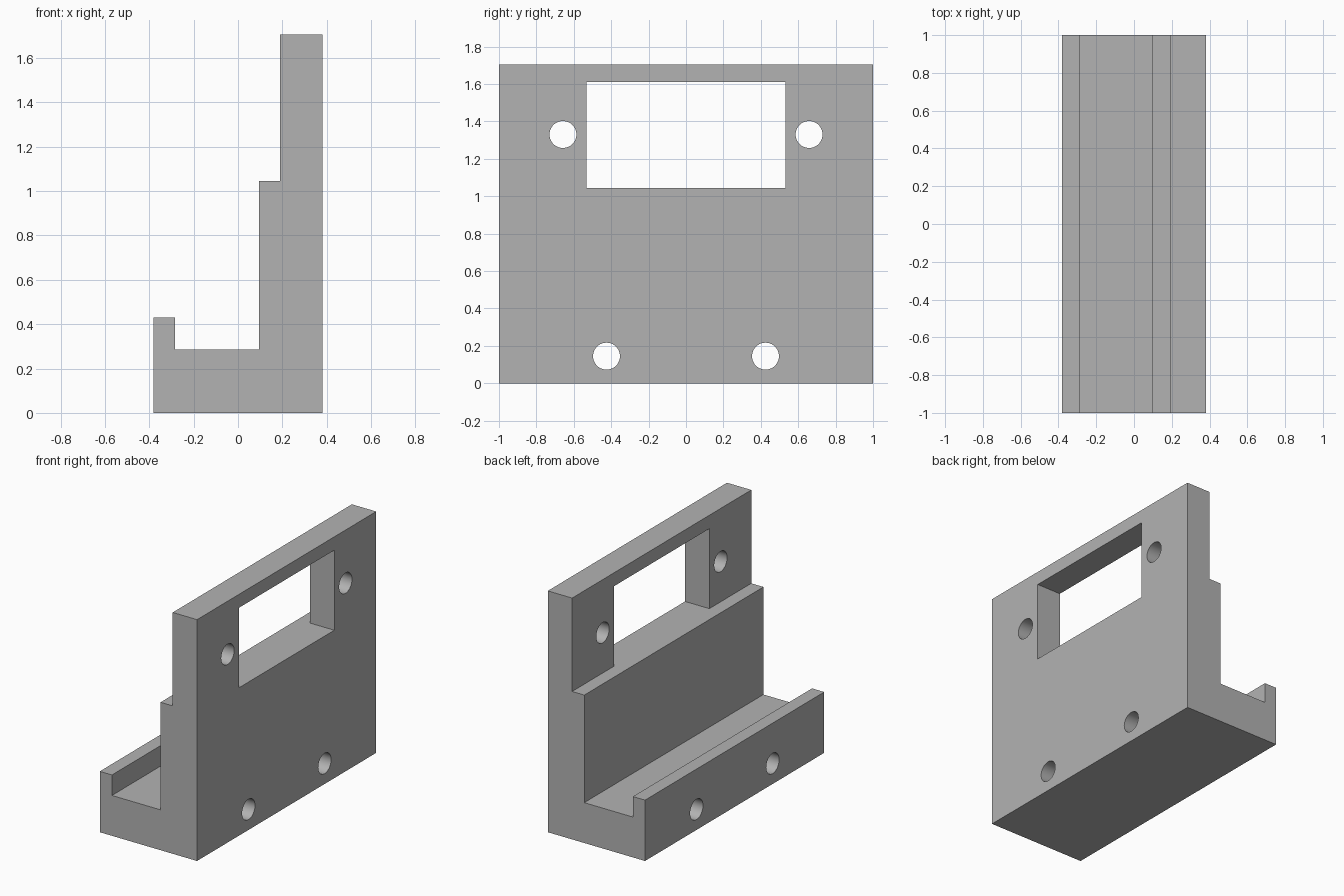
import bpy, bmesh, math
from mathutils import Matrix

if "Cube" in bpy.data.objects:
    bpy.data.objects.remove(bpy.data.objects["Cube"], do_unlink=True)

grey = bpy.data.materials.new("plain_grey")
grey.use_nodes = True
colour = (0.45, 0.45, 0.45, 1)
grey.diffuse_color = colour
grey.node_tree.nodes["Principled BSDF"].inputs["Base Color"].default_value = colour


def add_object(name, bm):
    bmesh.ops.recalc_face_normals(bm, faces=bm.faces)
    mesh = bpy.data.meshes.new(name)
    bm.to_mesh(mesh)
    bm.free()
    mesh.materials.append(grey)
    obj = bpy.data.objects.new(name, mesh)
    bpy.context.scene.collection.objects.link(obj)
    return obj


# Stepped bracket: side profile extruded along y
profile = [(-0.38, 0), (0.38, 0), (0.38, 1.705), (0.19, 1.705), (0.19, 1.045),
           (0.095, 1.045), (0.095, 0.285), (-0.285, 0.285), (-0.285, 0.43), (-0.38, 0.43)]
bm = bmesh.new()
face = bm.faces.new([bm.verts.new((x, -1, z)) for x, z in profile])
side = bmesh.ops.extrude_face_region(bm, geom=[face])["geom"]
bmesh.ops.translate(bm, vec=(0, 2, 0), verts=[v for v in side if isinstance(v, bmesh.types.BMVert)])
bracket = add_object("bracket", bm)


# Cutters: window and four screw holes through the whole depth
def hole_cutter(name, y, z):
    bm = bmesh.new()
    place = Matrix.Translation((0, y, z)) @ Matrix.Rotation(math.pi / 2, 4, "Y")
    bmesh.ops.create_cone(bm, cap_ends=True, segments=48, radius1=0.072,
                          radius2=0.072, depth=1, matrix=place)
    return add_object(name, bm)


bm = bmesh.new()
bmesh.ops.create_cube(bm, size=1, matrix=Matrix.Translation((0.3, 0, 1.3275))
                      @ Matrix.Diagonal((0.4, 1.064, 0.565, 1)))
cutters = [add_object("window_cutter", bm)]
for label, sign in (("back", 1), ("front", -1)):
    cutters.append(hole_cutter(label + "_upper_hole_cutter", sign * 0.658, 1.33))
    cutters.append(hole_cutter(label + "_lower_hole_cutter", sign * 0.425, 0.145))

for cutter in cutters:
    cutter.hide_render = True
    cutter.hide_set(True)
    cut = bracket.modifiers.new(cutter.name, "BOOLEAN")
    cut.operation = "DIFFERENCE"
    cut.solver = "EXACT"
    cut.object = cutter

# Apply the cuts, then smooth only the round hole walls
bpy.ops.object.select_all(action="DESELECT")
bpy.context.view_layer.objects.active = bracket
bracket.select_set(True)
for cutter in cutters:
    bpy.ops.object.modifier_apply(modifier=cutter.name)
    bpy.data.objects.remove(cutter, do_unlink=True)
bpy.ops.object.shade_smooth_by_angle(angle=math.radians(30))
